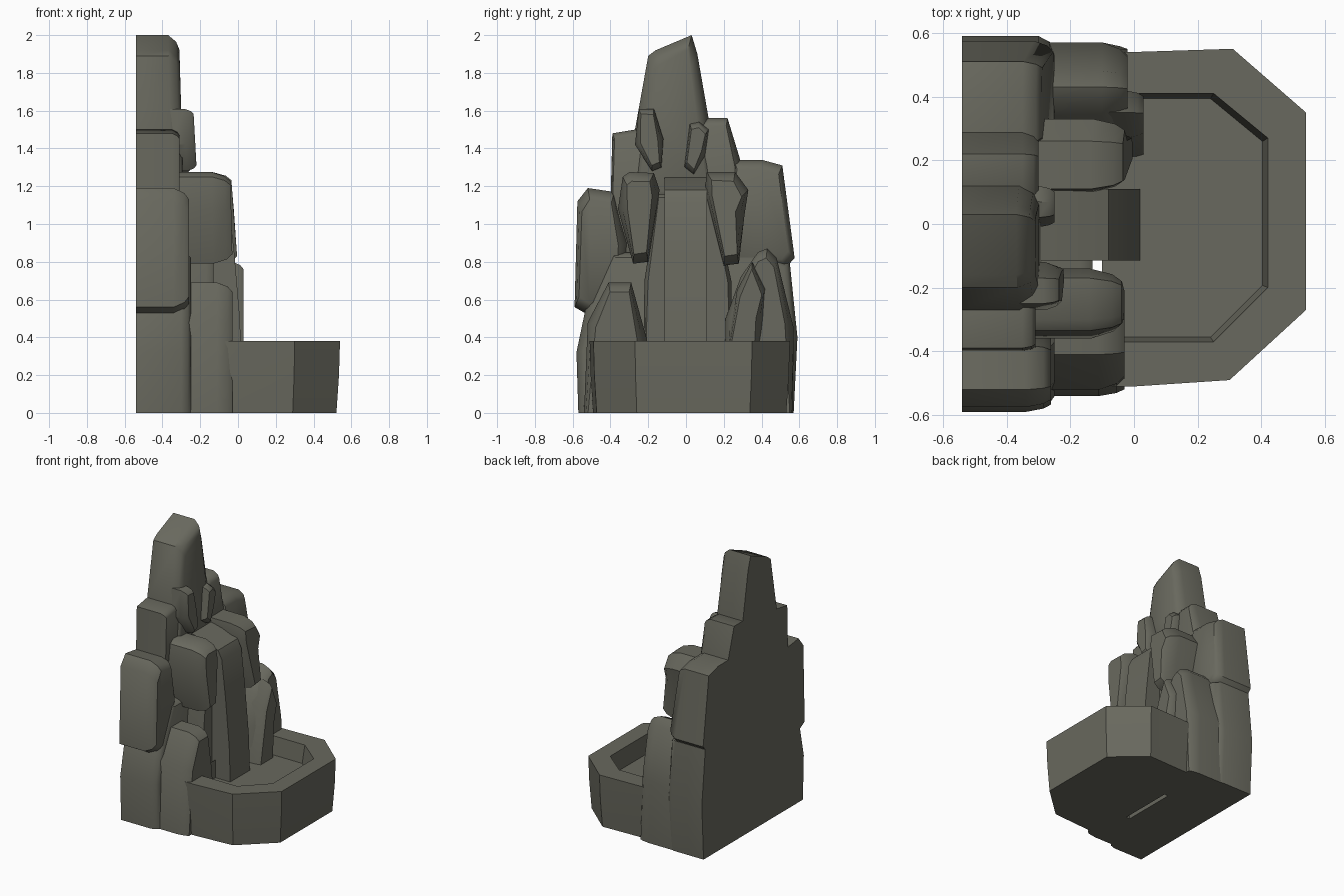
import bpy, bmesh, math

stone = bpy.data.materials.new("dark olive stone")
stone.diffuse_color = (0.14, 0.14, 0.112, 1)


def finish(name, bm, angle=38):
    bmesh.ops.recalc_face_normals(bm, faces=bm.faces)
    me = bpy.data.meshes.new(name)
    bm.to_mesh(me)
    bm.free()
    me.shade_smooth()
    me.set_sharp_from_angle(angle=math.radians(angle))
    me.materials.append(stone)
    ob = bpy.data.objects.new(name, me)
    bpy.context.collection.objects.link(ob)
    return ob


def loft(name, rings, angle=38):
    """Skin a list of equal-length point rings and cap both ends."""
    bm = bmesh.new()
    vs = [[bm.verts.new(p) for p in r] for r in rings]
    n = len(vs[0])
    for a, b in zip(vs, vs[1:]):
        for i in range(n):
            j = (i + 1) % n
            bm.faces.new((a[i], a[j], b[j], b[i]))
    bm.faces.new(vs[0])
    bm.faces.new(vs[-1])
    return finish(name, bm, angle)


def rock(name, x0, x1, outline, chamfer=0.07, inset=0.05, lean=0.0):
    """Side outline (y, z) run along x, with a rounded front edge.
    lean pulls the upper front back."""
    cy = sum(p[0] for p in outline) / len(outline)
    cz = sum(p[1] for p in outline) / len(outline)
    hi = max(p[1] for p in outline)
    lo = min(p[1] for p in outline)
    rings = []
    for x, d in ((x0, 0), (x1 - chamfer, 0), (x1 - chamfer * 0.3, inset * 0.45), (x1, inset)):
        ring = []
        for y, z in outline:
            r = math.hypot(y - cy, z - cz)
            k = 1 - min(d / r, 0.6)
            nz = z if z == 0 else cz + (z - cz) * k
            nx = x if x == x0 else x - lean * (z - lo) / (hi - lo)
            ring.append((nx, cy + (y - cy) * k, nz))
        rings.append(ring)
    return loft(name, rings)


B = -0.54
# Back rocks, flat against the rear plane
rock("spire", B, -0.29, [(-0.28, 1.1), (-0.27, 1.5), (-0.2, 1.89), (-0.16, 1.92),
     (0.03, 2.0), (0.06, 1.9), (0.13, 1.5), (0.15, 1.1)], 0.06, 0.08, 0.02)
rock("left_shoulder", B, -0.31, [(-0.41, 0.7), (-0.39, 1.48), (-0.27, 1.5), (-0.1, 1.45), (-0.1, 0.7)], 0.04, 0.03)
rock("right_shoulder", B, -0.3, [(0.0, 0.7), (0.0, 1.5), (0.12, 1.56), (0.22, 1.56), (0.29, 1.33), (0.32, 0.7)], 0.05, 0.04)
rock("right_side_rock", B, -0.25, [(0.2, 0.82), (0.25, 1.34), (0.4, 1.34), (0.51, 1.31), (0.575, 0.82), (0.53, 0.77), (0.25, 0.77)], 0.06, 0.05, 0.04)
rock("left_side_rock", B, -0.26, [(-0.59, 0.56), (-0.575, 1.12), (-0.52, 1.19), (-0.38, 1.17), (-0.3, 0.9),
     (-0.35, 0.56), (-0.52, 0.52)], 0.08, 0.06)
rock("back_base", B, -0.25, [(-0.57, 0), (-0.58, 0.32), (-0.53, 0.56), (-0.4, 0.85), (0.4, 0.85), (0.55, 0.79), (0.59, 0.4), (0.57, 0)], 0.05, 0.04)
rock("core", B, -0.13, [(-0.23, 0), (-0.22, 0.7), (-0.15, 1.16), (0.14, 1.16), (0.24, 0.7), (0.25, 0)], 0.04, 0.02)

# Front base rocks either side of the cascade
rock("left_base_rock", -0.4, -0.03, [(-0.54, 0), (-0.52, 0.48), (-0.41, 0.69), (-0.29, 0.69), (-0.21, 0.4), (-0.2, 0)], 0.08, 0.05)
rock("right_base_rock", -0.4, -0.02, [(0.2, 0), (0.21, 0.5), (0.29, 0.72), (0.38, 0.85), (0.43, 0.87), (0.48, 0.82),
     (0.57, 0.45), (0.565, 0)], 0.08, 0.05)
rock("right_pillar", -0.25, 0.03, [(0.2, 0.2), (0.27, 0.65), (0.35, 0.8), (0.42, 0.66), (0.41, 0.5), (0.36, 0.2)], 0.06, 0.04)

# Overhanging middle rocks
rock("left_middle_rock", -0.35, -0.03, [(-0.36, 1.08), (-0.335, 1.25), (-0.3, 1.275), (-0.17, 1.27), (-0.14, 1.18),
     (-0.2, 0.8), (-0.28, 0.79)], 0.1, 0.05, 0.01)
rock("right_middle_rock", -0.38, -0.005, [(0.1, 1.18), (0.11, 1.275), (0.26, 1.275), (0.33, 1.18), (0.31, 1.05),
     (0.28, 0.79), (0.2, 0.78)], 0.1, 0.05, 0.03)

# Small upper rocks
rock("left_small_rock", -0.36, -0.22, [(-0.27, 1.42), (-0.25, 1.61), (-0.17, 1.61), (-0.12, 1.45), (-0.13, 1.3),
     (-0.18, 1.28)], 0.05, 0.03, 0.015)
rock("right_small_rock", -0.36, -0.25, [(-0.01, 1.3), (0.02, 1.53), (0.07, 1.54), (0.12, 1.5), (0.1, 1.36), (0.04, 1.26)], 0.05, 0.03)

# Cascade sheet: sloping sill that turns over and drops into the basin
path = [(-0.36, 1.26), (-0.2, 1.225), (-0.08, 1.18), (-0.05, 1.12), (-0.02, 0.85), (0.01, 0.5), (0.02, 0.2)]
section = path + [(-0.2, 0.2), (-0.36, 0.9)]
loft("cascade", [[(x, y, z) for x, z in section] for y in (-0.115, 0.11)])

# Basin: faceted bowl with a wide flat rim
outer = [(-0.1, -0.51), (0.0, -0.51), (0.3, -0.49), (0.54, -0.27), (0.54, 0.35), (0.31, 0.55), (0.0, 0.54), (-0.1, 0.54)]
inner = [(-0.1, -0.37), (0.0, -0.37), (0.25, -0.37), (0.42, -0.2), (0.42, 0.27), (0.25, 0.41), (0.0, 0.41), (-0.1, 0.41)]


def level(pts, z, k=1.0):
    return [(x * k if x > 0 else x, y * k, z) for x, y in pts]


loft("basin", [level(outer, 0, 0.965), level(outer, 0.2, 0.99), level(outer, 0.38),
               level(inner, 0.38), level(inner, 0.25, 0.96)], 30)
